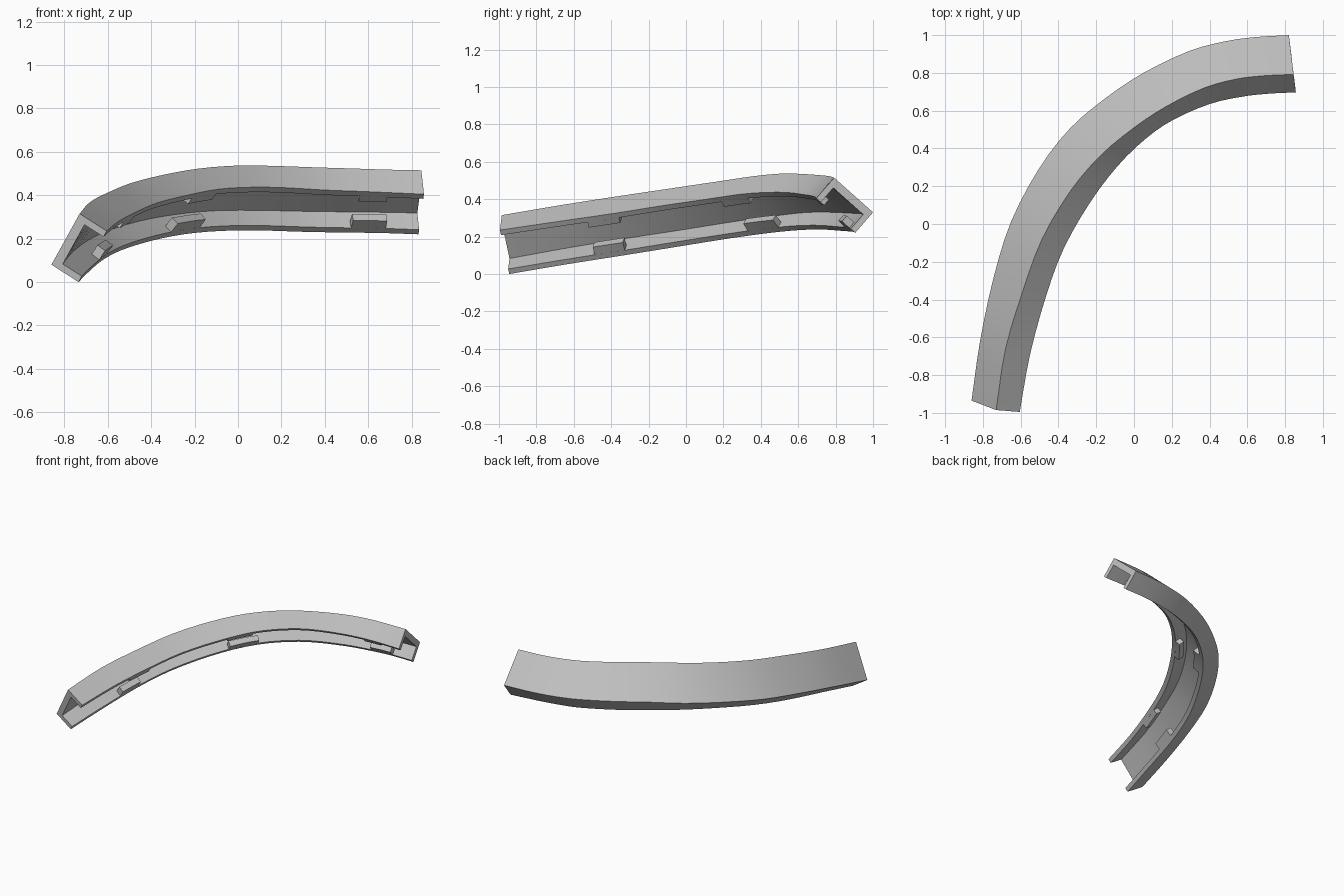
import bpy
import bmesh
from mathutils import Vector

cube = bpy.data.objects.get("Cube")
if cube:
    bpy.data.objects.remove(cube, do_unlink=True)

grey = bpy.data.materials.new("plain grey")
grey.use_nodes = True
GREY = (0.52, 0.52, 0.52, 1)
grey.diffuse_color = GREY
grey.node_tree.nodes["Principled BSDF"].inputs["Base Color"].default_value = GREY

# Three guide edges of the curved beam: ridge, outer foot and inner lip
RIDGE = [(-.73, -.985, .315), (-.68, -.66, .37), (-.587, -.35, .418), (-.487, -.08, .458),
         (-.34, .17, .495), (-.18, .36, .523), (0, .51, .537), (.17, .622, .535),
         (.37, .72, .528), (.54, .767, .523), (.69, .785, .518), (.845, .792, .515)]
FOOT = [(-.86, -.935, .08), (-.815, -.62, .14), (-.745, -.29, .195), (-.652, .01, .24),
        (-.505, .29, .285), (-.34, .505, .315), (-.15, .667, .335), (.05, .80, .338),
        (.29, .915, .335), (.487, .968, .333), (.65, .99, .332), (.82, 1, .33)]
LIP = [(-.605, -.995, .235), (-.55, -.69, .28), (-.465, -.38, .325), (-.372, -.13, .365),
       (-.235, .11, .40), (-.09, .303, .428), (.06, .45, .437), (.21, .553, .435),
       (.40, .635, .424), (.56, .672, .418), (.70, .689, .412), (.857, .697, .405)]
LAST = len(RIDGE) - 1


def along(points, t):
    """Smooth curve through the guide points."""
    i = min(int(t), LAST - 1)
    u = t - i
    p1, p2 = Vector(points[i]), Vector(points[i + 1])
    p0 = Vector(points[i - 1]) if i > 0 else 2 * p1 - p2
    p3 = Vector(points[i + 2]) if i + 2 <= LAST else 2 * p2 - p1
    m1, m2 = (p2 - p0) / 2, (p3 - p1) / 2
    return (p1 + u * m1 + u * u * (3 * (p2 - p1) - 2 * m1 - m2)
            + u ** 3 * (2 * (p1 - p2) + m1 + m2))


def sweep(name, profile, start, end, steps):
    """Sweep a profile of (inward, upward) fractions along the beam."""
    bm = bmesh.new()
    rings = []
    for k in range(steps + 1):
        t = start + (end - start) * k / steps
        ridge, foot, lip = (along(g, t) for g in (RIDGE, FOOT, LIP))
        rings.append([bm.verts.new(foot + w * (lip - ridge) + h * (ridge - foot))
                      for w, h in profile])
    n = len(profile)
    for a, b in zip(rings, rings[1:]):
        for j in range(n):
            bm.faces.new((a[j], a[(j + 1) % n], b[(j + 1) % n], b[j]))
    bm.faces.new(rings[0])
    bm.faces.new(rings[-1])
    bmesh.ops.recalc_face_normals(bm, faces=bm.faces)
    mesh = bpy.data.meshes.new(name)
    bm.to_mesh(mesh)
    bm.free()
    mesh.materials.append(grey)
    obj = bpy.data.objects.new(name, mesh)
    bpy.context.collection.objects.link(obj)
    bpy.ops.object.select_all(action='DESELECT')
    obj.select_set(True)
    bpy.context.view_layer.objects.active = obj
    bpy.ops.object.shade_smooth_by_angle(angle=0.5)
    return obj


# Channel beam, open towards the inside of the bend
WEB, FLANGE = .3, .115
TOP = 1 - FLANGE
sweep("channel_beam", [(0, 0), (1, 0), (1, FLANGE), (WEB, FLANGE),
                       (WEB, TOP), (1, TOP), (1, 1), (0, 1)], 0, LAST, 33)


def tab(name, low, high, start, end):
    sweep(name, [(.72, low), (1, low), (1, high), (.72, high)], start, end, 4)


# Pairs of clip tabs on the flange lips
for place, lower, upper in (("front", (1.5, 2.0), (1.5, 2.05)),
                            ("middle", (4.5, 5.35), (4.3, 5.05)),
                            ("back", (9.05, 10.1), (9.05, 9.95))):
    tab(place + "_lower_tab", FLANGE, .3, *lower)
    tab(place + "_upper_tab", .76, TOP, *upper)
